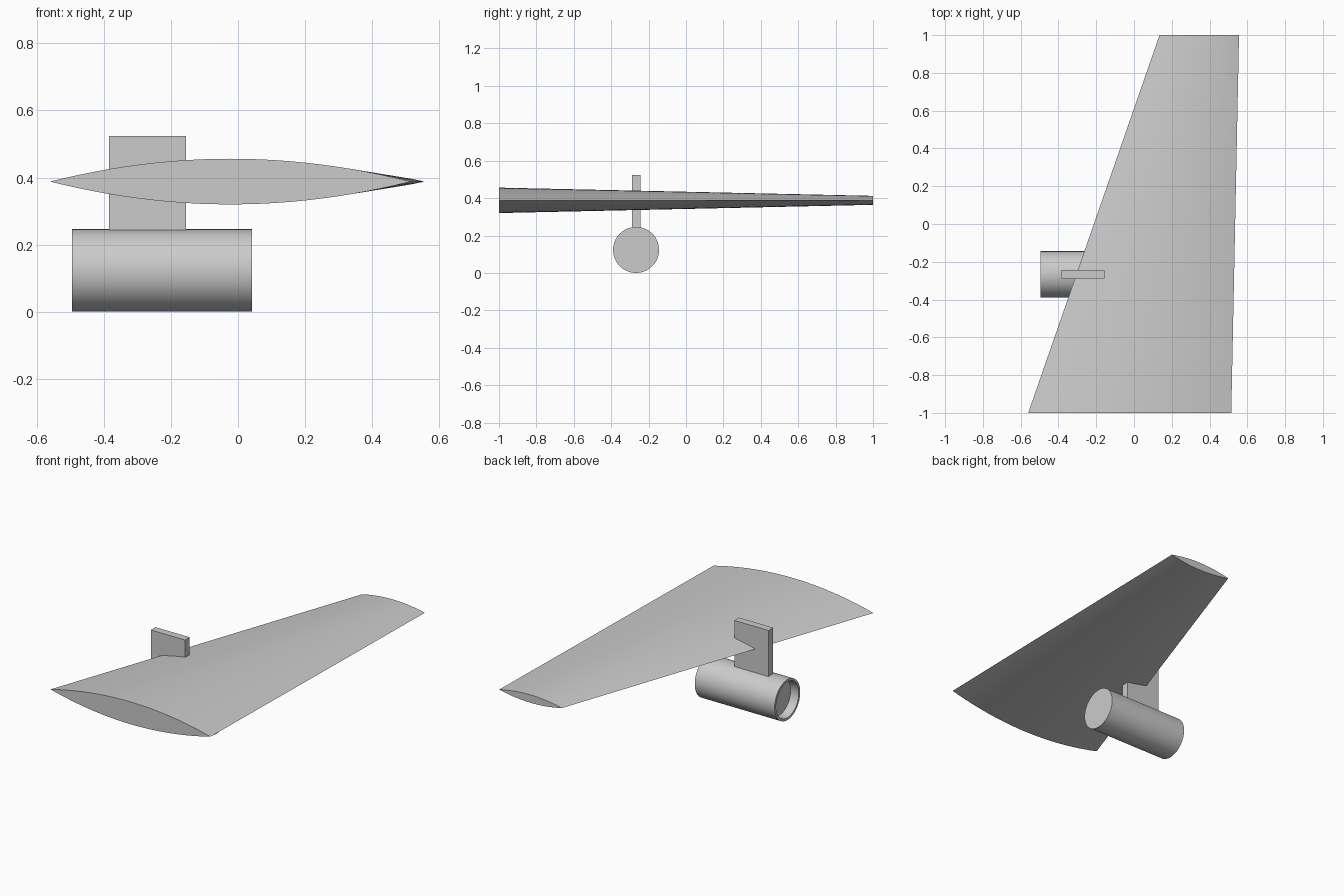
import bpy, bmesh, math
from mathutils import Matrix

if "Cube" in bpy.data.objects:
    bpy.data.objects.remove(bpy.data.objects["Cube"], do_unlink=True)

grey = bpy.data.materials.new("light grey")
grey.use_nodes = True
grey.diffuse_color = (0.6, 0.6, 0.6, 1)
grey.node_tree.nodes["Principled BSDF"].inputs["Base Color"].default_value = (0.6, 0.6, 0.6, 1)


def finish(name, bm, smooth_angle=None):
    """Turn a bmesh into a named, coloured object."""
    bmesh.ops.recalc_face_normals(bm, faces=bm.faces)
    mesh = bpy.data.meshes.new(name)
    bm.to_mesh(mesh)
    bm.free()
    mesh.materials.append(grey)
    obj = bpy.data.objects.new(name, mesh)
    bpy.context.collection.objects.link(obj)
    if smooth_angle:
        bpy.ops.object.select_all(action="DESELECT")
        obj.select_set(True)
        bpy.context.view_layer.objects.active = obj
        bpy.ops.object.shade_smooth_by_angle(angle=math.radians(smooth_angle))
    return obj


def skin(bm, rings):
    """Join consecutive closed rings of vertices with quads and cap both ends."""
    for a, b in zip(rings, rings[1:]):
        for i in range(len(a)):
            j = (i + 1) % len(a)
            bm.faces.new((a[i], a[j], b[j], b[i]))
    bm.faces.new(rings[0])
    bm.faces.new(rings[-1])


# Wing: swept, tapered loft between two biconvex sections
def wing_section(bm, y, lead, trail, half_thick, steps=24):
    ring = []
    for i in range(2 * steps):
        t = i / steps if i <= steps else 2 - i / steps
        side = 1 if i <= steps else -1
        z = 0.388 + side * half_thick * 4 * t * (1 - t)
        ring.append(bm.verts.new((lead + (trail - lead) * t, y, z)))
    return ring


bm = bmesh.new()
skin(bm, [wing_section(bm, -1, -0.56, 0.515, 0.068),
          wing_section(bm, 1, 0.135, 0.556, 0.024)])
finish("wing", bm, 15)

# Pylon: thin slab passing through the leading edge
bm = bmesh.new()
bmesh.ops.create_cube(bm, size=1, matrix=Matrix.Translation((-0.27, -0.265, 0.384))
                      @ Matrix.Diagonal((0.23, 0.045, 0.28, 1)))
finish("pylon", bm)

# Engine: closed cylinder with a shallow recessed intake at the front
bm = bmesh.new()
rings = []
for x, radius in ((0.042, 0.123), (-0.495, 0.123), (-0.495, 0.109), (-0.44, 0.109)):
    angles = [math.tau * i / 64 for i in range(64)]
    rings.append([bm.verts.new((x, -0.267 + radius * math.cos(a), 0.123 + radius * math.sin(a)))
                  for a in angles])
skin(bm, rings)
finish("engine", bm, 30)
